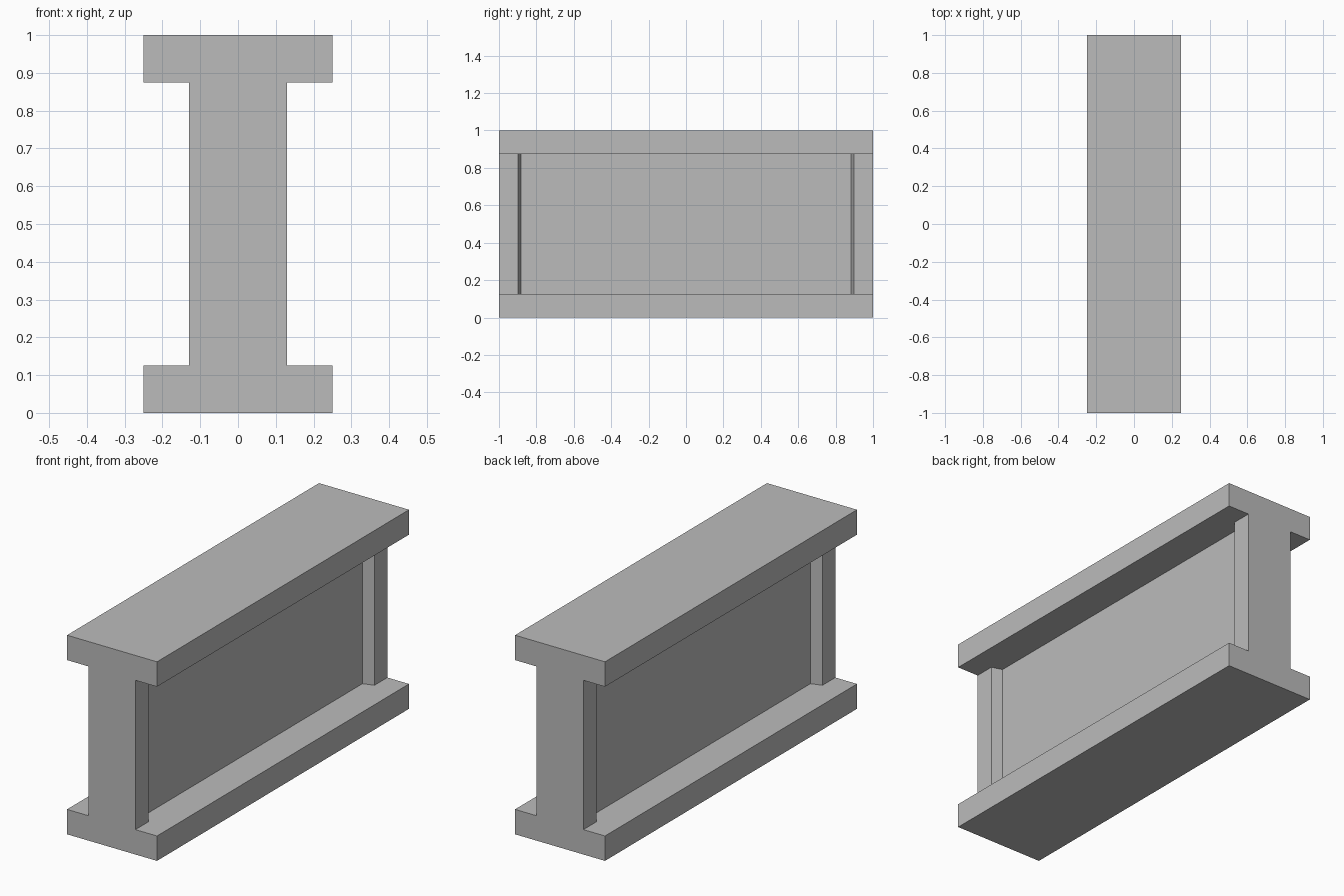
import bpy
import bmesh
from mathutils import Vector

cube = bpy.data.objects.get("Cube")
if cube:
    bpy.data.objects.remove(cube, do_unlink=True)

# Overall sizes
HALF_LEN, FLANGE, POST, WEB = 1.0, 0.25, 0.13, 0.075
LOW, HIGH, TOP = 0.125, 0.875, 1.0
RIM, FLOOR = 0.898, 0.881  # pocket half-length at its mouth and at the web

steel = bpy.data.materials.new("steel_grey")
steel.use_nodes = True
grey = (0.5, 0.5, 0.5, 1.0)
steel.diffuse_color = grey
steel.node_tree.nodes["Principled BSDF"].inputs["Base Color"].default_value = grey

bm = bmesh.new()

# I-shaped section, extruded along the length
half = [(FLANGE, 0), (FLANGE, LOW), (POST, LOW),
        (POST, HIGH), (FLANGE, HIGH), (FLANGE, TOP)]
outline = half + [(-x, z) for x, z in reversed(half)]
section = bm.faces.new([bm.verts.new((x, -HALF_LEN, z)) for x, z in outline])
ext = bmesh.ops.extrude_face_region(bm, geom=[section], use_keep_orig=True)
new_verts = [g for g in ext["geom"] if isinstance(g, bmesh.types.BMVert)]
bmesh.ops.translate(bm, verts=new_verts, vec=(0, 2 * HALF_LEN, 0))
bmesh.ops.recalc_face_normals(bm, faces=bm.faces)


def web_faces(side):
    return [f for f in bm.faces
            if f.normal.x * side > 0.9
            and abs(f.calc_center_median().x - side * POST) < 0.001]


# Tapered pocket in each side, leaving a post at both ends
for side in (-1, 1):
    for end in (-1, 1):
        faces = web_faces(side)
        edges = {e for f in faces for e in f.edges}
        verts = {v for f in faces for v in f.verts}
        bmesh.ops.bisect_plane(bm, geom=faces + list(edges) + list(verts),
                               plane_co=Vector((0, end * RIM, 0)),
                               plane_no=Vector((0, 1, 0)))
        bm.normal_update()
    middle = [f for f in web_faces(side)
              if abs(f.calc_center_median().y) < 0.1]
    ext = bmesh.ops.extrude_face_region(bm, geom=middle)
    for g in ext["geom"]:
        if isinstance(g, bmesh.types.BMVert):
            g.co.x = side * WEB
            g.co.y *= FLOOR / RIM
    bmesh.ops.delete(bm, geom=[f for f in middle if f.is_valid],
                     context="FACES_ONLY")
    bm.normal_update()

bmesh.ops.recalc_face_normals(bm, faces=bm.faces)
mesh = bpy.data.meshes.new("beam")
bm.to_mesh(mesh)
bm.free()
mesh.materials.append(steel)
beam = bpy.data.objects.new("beam", mesh)
bpy.context.collection.objects.link(beam)
